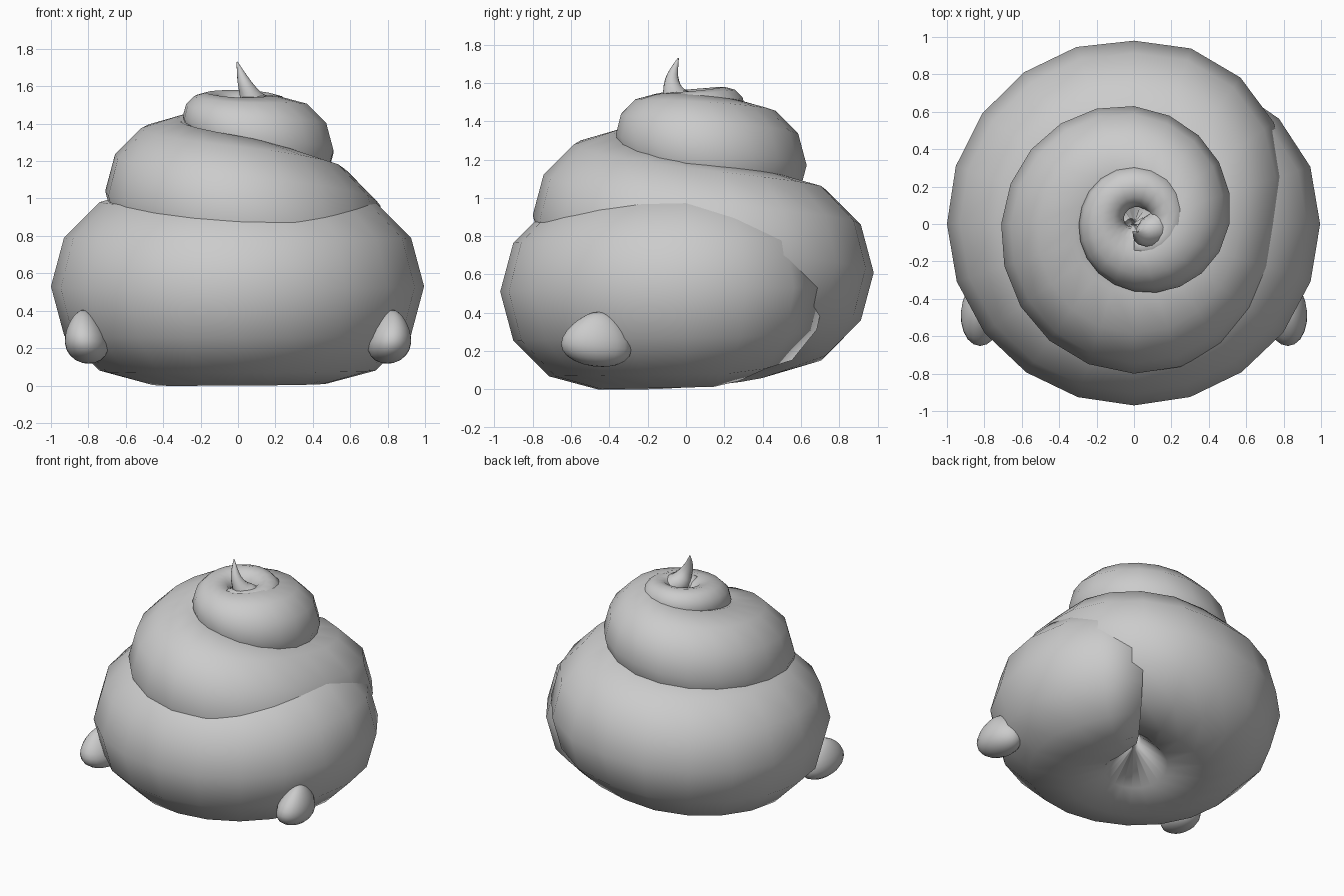
import bpy, bmesh, math
from mathutils import Vector

if "Cube" in bpy.data.objects:
    bpy.data.objects.remove(bpy.data.objects["Cube"])


def finish(bm, name):
    bmesh.ops.recalc_face_normals(bm, faces=bm.faces)
    me = bpy.data.meshes.new(name)
    bm.to_mesh(me)
    bm.free()
    for p in me.polygons:
        p.use_smooth = True
    ob = bpy.data.objects.new(name, me)
    bpy.context.collection.objects.link(ob)
    return ob


def loft(name, rings):
    """Skin a list of equal-sized point rings and cap both ends."""
    bm = bmesh.new()
    vs = [[bm.verts.new(p) for p in ring] for ring in rings]
    n = len(vs[0])
    for a, b in zip(vs, vs[1:]):
        for i in range(n):
            bm.faces.new((a[i], a[(i + 1) % n], b[(i + 1) % n], b[i]))
    bm.faces.new(vs[0])
    bm.faces.new(vs[-1])
    return finish(bm, name)


def spline(keys, u):
    """Catmull-Rom through evenly spaced keys."""
    i = min(int(u), len(keys) - 2)
    f = u - i
    p = [Vector(keys[min(max(i + k, 0), len(keys) - 1)]) for k in (-1, 0, 1, 2)]
    return 0.5 * (2 * p[1] + (p[2] - p[0]) * f
                  + (2 * p[0] - 5 * p[1] + 4 * p[2] - p[3]) * f * f
                  + (3 * p[1] - p[0] - 3 * p[2] + p[3]) * f ** 3)


# Coiled body: a key per quarter turn, clockwise from the back
# (distance from axis, height, tube radius)
coil = [(.46, .53, .50),
        (.475, .53, .52), (.46, .51, .51), (.48, .53, .52), (.48, .61, .50),
        (.34, .76, .46), (.375, .91, .425), (.32, 1.04, .39), (.30, 1.17, .33),
        (.225, 1.26, .285), (.17, 1.35, .19), (.17, 1.44, .125), (.20, 1.47, .11),
        (.19, 1.46, .095), (.11, 1.47, .07)]
start_taper = {36: .86, 54: .95}
rings = []
deg = 36
while deg <= 90 * (len(coil) - 1):
    dist, z, r = spline(coil, deg / 90)
    r *= start_taper.get(deg, 1)
    if 360 < deg < 450:     # first turn swells over the start of the coil
        dist += .06 * math.sin(math.pi * (deg - 360) / 90)
    a = math.radians(90 - deg)
    ring = []
    for k in range(12):
        b = math.tau * k / 12
        d = dist + r * math.cos(b)
        ring.append((d * math.cos(a), d * math.sin(a), z + r * math.sin(b)))
    rings.append(ring)
    deg += 18
loft("coiled_body", rings)

# Curled tip (x, y, z, radius)
tip = [(.15, .02, 1.46, .07), (.09, -.04, 1.50, .08), (.055, -.07, 1.57, .05),
       (.025, -.07, 1.64, .03), (-.005, -.04, 1.73, .003)]
rings = []
for j in range(13):
    u = j / 3
    p = spline(tip, u)
    d = spline(tip, min(u + .1, 4)) - spline(tip, max(u - .1, 0))
    t = Vector(d[:3]).normalized()
    side = t.cross(Vector((0, 1, 0))).normalized()
    up = side.cross(t)
    rings.append([Vector(p[:3]) + p[3] * (side * math.cos(math.tau * k / 12)
                  + up * math.sin(math.tau * k / 12)) for k in range(12)])
loft("curled_tip", rings)

# Stubby feet: egg shapes, narrow at the top, sagging towards the rear
for name, s in (("right_foot", 1), ("left_foot", -1)):
    bm = bmesh.new()
    bmesh.ops.create_uvsphere(bm, u_segments=20, v_segments=12, radius=1)
    for v in bm.verts:
        x, y, z = v.co
        w = 1 - .28 * z
        v.co = (s * (.812 + .112 * x * w + .012 * z - .015 * y),
                -.465 + .178 * y * w + .01 * z,
                .262 + .143 * z - .025 * y * (1 - z) * .5)
    finish(bm, name)
